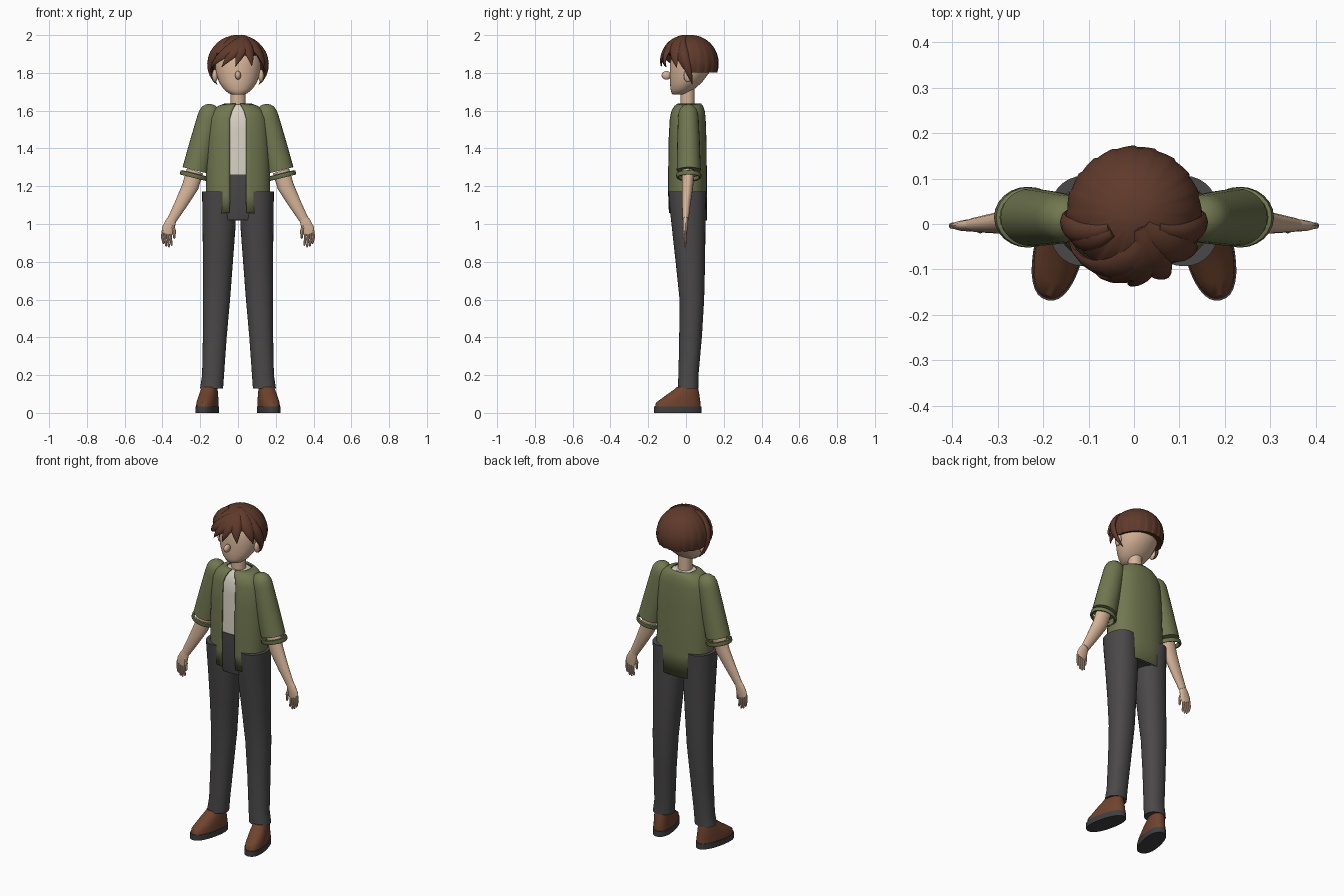
import bpy, bmesh, math
from math import sin, cos, pi, radians
from mathutils import Vector

if "Cube" in bpy.data.objects:
    bpy.data.objects.remove(bpy.data.objects["Cube"])


def mat(name, rgb):
    m = bpy.data.materials.new(name)
    m.diffuse_color = (*rgb, 1)
    m.use_nodes = True
    m.node_tree.nodes["Principled BSDF"].inputs["Base Color"].default_value = m.diffuse_color
    return m


HAIR = mat("hair_brown", (.115, .042, .024))
GREEN = mat("olive_green", (.165, .185, .08))
DARK = mat("charcoal", (.068, .064, .066))
SKIN = mat("skin_tan", (.68, .46, .32))
CREAM = mat("shirt_cream", (.68, .64, .54))
LEATHER = mat("shoe_brown", (.16, .056, .027))
RUBBER = mat("sole_grey", (.05, .05, .055))


def finish(name, bm, m, angle=40):
    bmesh.ops.recalc_face_normals(bm, faces=bm.faces)
    me = bpy.data.meshes.new(name)
    bm.to_mesh(me)
    bm.free()
    me.materials.append(m)
    ob = bpy.data.objects.new(name, me)
    bpy.context.collection.objects.link(ob)
    bpy.ops.object.select_all(action='DESELECT')
    ob.select_set(True)
    bpy.context.view_layer.objects.active = ob
    bpy.ops.object.shade_smooth_by_angle(angle=radians(angle))
    return ob


def loft(name, rings, m, closed=True, caps=True, angle=40):
    """Skin a list of equal-length point rings."""
    bm = bmesh.new()
    vs = [[bm.verts.new(p) for p in r] for r in rings]
    n = len(vs[0])
    for a, b in zip(vs, vs[1:]):
        for i in range(n if closed else n - 1):
            j = (i + 1) % n
            bm.faces.new((a[i], a[j], b[j], b[i]))
    if caps:
        bm.faces.new(vs[0])
        bm.faces.new(vs[-1])
    return finish(name, bm, m, angle)


def spow(v, e):
    return math.copysign(abs(v) ** e, v)


def section(z, rx, yf, yb, xc=0, n=32, e=2.0, gap=None):
    """Horizontal superellipse from front yf to back yb; gap leaves the front open."""
    yc, ry = (yf + yb) / 2, (yb - yf) / 2
    if gap is None:
        ts = [2 * pi * i / n for i in range(n)]
    else:
        t0 = math.asin((gap / rx) ** (e / 2))
        ts = [t0 + (2 * pi - 2 * t0) * i / n for i in range(n + 1)]
    return [Vector((xc + rx * spow(sin(t), 2 / e), yc - ry * spow(cos(t), 2 / e), z)) for t in ts]


def tube(name, pts, radii, m, wide=Vector((1, 0, 0)), n=16, angle=40):
    """Elliptical tube; radii are (along wide, across)."""
    pts = [Vector(p) for p in pts]
    rings = []
    for i, p in enumerate(pts):
        d = (pts[min(i + 1, len(pts) - 1)] - pts[max(i - 1, 0)]).normalized()
        u = (wide - d * wide.dot(d)).normalized()
        v = d.cross(u)
        a, b = radii[i]
        rings.append([p + u * a * cos(2 * pi * k / n) + v * b * sin(2 * pi * k / n) for k in range(n)])
    return loft(name, rings, m, angle=angle)


def ball(name, c, r, m):
    bm = bmesh.new()
    bmesh.ops.create_uvsphere(bm, u_segments=24, v_segments=14, radius=1)
    bmesh.ops.scale(bm, vec=r, verts=bm.verts)
    bmesh.ops.translate(bm, vec=c, verts=bm.verts)
    return finish(name, bm, m)


# Head, neck and nose
loft("head", [section(*r) for r in [
    (1.685, .028, -.068, -.01), (1.692, .05, -.076, .012), (1.715, .077, -.082, .045),
    (1.75, .1, -.085, .085), (1.80, .117, -.086, .122), (1.85, .123, -.085, .138),
    (1.90, .115, -.075, .132), (1.95, .08, -.04, .1)]], SKIN)
loft("neck", [section(z, .04, -.03, .046) for z in (1.58, 1.76)], SKIN)
ball("nose", (0, -.104, 1.787), (.015, .025, .023), SKIN)

# Hair cap with strand ridges
HC = Vector((0, .023, 1.85))


def scalp(th, ph, k=1.0):
    return HC + Vector((.148 * sin(ph) * sin(th), -.148 * sin(ph) * cos(th), .149 * cos(ph))) * k


def hem(th):
    front = max(0, min(1, (cos(th) + .05) / .5))
    return radians(109 - 40 * front)


N = 120
rings = []
for v in range(1, 15):
    f = v / 14
    ring = []
    for i in range(N):
        th = 2 * pi * i / N
        saw = (i % 6) / 5
        ring.append(scalp(th, hem(th) * f, 1.015 - .035 * f * f * saw))
    rings.append(ring)
rings.append([HC + (p - HC) * .8 for p in rings[-1]])
loft("hair_cap", rings, HAIR)


# Pointed locks sweeping from the parting
def lock(name, th0, ph0, th1, ph1, width, lift=.05):
    pts, nrm, rad = [], [], []
    for i in range(11):
        t = i / 10
        p = scalp(radians(th0 + (th1 - th0) * t), radians(ph0 + (ph1 - ph0) * t), 1 + lift * t)
        pts.append(p)
        nrm.append((p - HC).normalized())
        s = max(.03, min(1, .35 + t * 1.6) * (1 - t ** 2.6))
        rad.append((width * s, .013 * s ** .5))
    rings = []
    for i, p in enumerate(pts):
        d = (pts[min(i + 1, 10)] - pts[max(i - 1, 0)]).normalized()
        u = d.cross(nrm[i]).normalized()
        w = u.cross(d)
        a, b = rad[i]
        rings.append([p + u * a * cos(k * pi / 5) + w * (b * sin(k * pi / 5) - 4.5 * (a * cos(k * pi / 5)) ** 2)
                      for k in range(10)])
    loft(name, rings, HAIR)


for i, l in enumerate([(40, 14, -68, 99, .045), (35, 14, -34, 97, .042), (25, 14, -5, 96, .04),
                       (20, 14, 28, 95, .042), (40, 14, 62, 98, .045),
                       (-50, 25, -85, 112, .036, -.02), (50, 25, 85, 112, .036, -.02),
                       (-60, 25, -96, 135, .03, .06), (60, 25, 96, 135, .03, .06)]):
    lock(f"hair_lock_{i}", *l)

# Shirt and pelvis under the jacket
loft("shirt", [section(*r, e=2.4) for r in [
    (1.2, .155, -.081, .096), (1.5, .15, -.08, .096), (1.57, .135, -.074, .088),
    (1.61, .1, -.058, .08), (1.632, .055, -.04, .06)]], CREAM)
loft("pelvis", [section(*r, e=2.4) for r in [
    (1.02, .13, -.07, .09), (1.1, .157, -.084, .098), (1.262, .157, -.085, .098)]], DARK)

# Open jacket, hem dropping toward the back
rows = [(1.638, .07, -.045, .08, .012), (1.625, .105, -.062, .09, .02), (1.6, .135, -.078, .099, .032),
        (1.56, .153, -.088, .104, .043), (1.45, .164, -.094, .108, .043),
        (1.3, .169, -.096, .11, .043), (1.15, .171, -.096, .111, .043), (1.04, .166, -.093, .11, .046)]
rings = [section(*r[:4], n=48, e=2.3, gap=r[4]) for r in rows]
for p in rings[-1]:
    p.z -= .2 * (p.y - .0)
jacket = loft("jacket", rings, GREEN, closed=False, caps=False)
sol = jacket.modifiers.new("cloth", 'SOLIDIFY')
sol.thickness = .008
sol.offset = -1 if jacket.data.polygons[100].normal.dot(jacket.data.polygons[100].center - Vector((0, 0, 1.4))) > 0 else 1

for s, side in ((-1, "left"), (1, "right")):
    # Ear
    ball(f"ear_{side}", (s * .122, .01, 1.785), (.015, .022, .034), SKIN)

    # Trouser leg
    loft(f"trouser_leg_{side}", [section(z, rx, yf, yb, s * xc, e=2.15) for z, xc, rx, yf, yb in [
        (.13, .14, .061, -.044, .066), (.2, .132, .058, -.04, .066), (.4, .123, .063, -.036, .084),
        (.6, .114, .072, -.034, .096), (.8, .106, .079, -.055, .101), (1.0, .1, .088, -.077, .103),
        (1.1, .104, .085, -.088, .105), (1.172, .11, .08, -.093, .106)]], DARK)

    # Shoe and sole, toes turned outward
    def foot(z, w, yf, yb):
        a = radians(13) * s
        return [Vector((s * .162 + p.x * cos(a) - p.y * sin(a),
                        -.042 + p.x * sin(a) + p.y * cos(a), z))
                for p in section(z, w, yf, yb, e=2.3)]
    loft(f"shoe_{side}", [foot(*r) for r in [
        (.03, .052, -.125, .122), (.055, .051, -.119, .121), (.075, .049, -.09, .118),
        (.1, .046, -.055, .114), (.12, .042, -.025, .11), (.138, .038, -.005, .106)]], LEATHER)
    loft(f"sole_{side}", [foot(z, .055, -.129, .126) for z in (0, .033)], RUBBER)

    # Sleeve with rounded shoulder and rolled cuff
    sh, cu = Vector((s * .152, .012, 1.575)), Vector((s * .234, .015, 1.247))
    d = (cu - sh).normalized()
    stops = [(-.06, .012), (-.052, .032), (-.035, .049), (-.012, .058), (.02, .061), (.14, .066), (.3, .071)]
    tube(f"sleeve_{side}", [sh + d * t for t, r in stops], [(r, r * .9) for t, r in stops], GREEN, n=24)
    end = [(-.022, .068), (-.019, .076), (-.003, .077), (.003, .073), (.001, .064), (-.018, .062)]
    loft(f"cuff_{side}", [[cu + d * t + Vector((cos(k * pi / 12), 0, -cos(k * pi / 12) * d.x / d.z)).normalized()
                           * r * abs(cos(k * pi / 12)) * 1.0 + Vector((0, r * .87 * sin(k * pi / 12), 0))
                           if abs(cos(k * pi / 12)) > 1e-6 else cu + d * t + Vector((0, r * .87 * sin(k * pi / 12), 0))
                           for k in range(24)] for t, r in end], GREEN, caps=False)

    # Forearm, palm and fingers
    tube(f"forearm_{side}", [(s * .228, .012, 1.28), (s * .252, .008, 1.2), (s * .3, .002, 1.11), (s * .348, -.002, 1.025)],
         [(.045, .034), (.044, .03), (.034, .023), (.025, .016)], SKIN)
    tube(f"palm_{side}", [(s * .345, -.002, 1.034), (s * .357, -.003, 1.01), (s * .369, -.004, .975), (s * .376, -.004, .948)],
         [(.022, .013), (.028, .014), (.034, .012), (.03, .009)], SKIN)
    for i, tip in enumerate((.885, .876, .88, .895)):
        x = .354 + .0145 * i
        tube(f"finger_{side}_{i}", [(s * x, -.004, .965), (s * (x + .003), -.004, .93),
                                    (s * (x - .002), -.005, tip + .008), (s * (x - .003), -.005, tip)],
             [(.0075, .0075), (.007, .007), (.006, .006), (.003, .003)], SKIN, n=8)
    tube(f"thumb_{side}", [(s * .348, -.005, 1.0), (s * .338, -.012, .965), (s * .337, -.013, .93), (s * .338, -.013, .922)],
         [(.009, .009), (.009, .009), (.007, .007), (.003, .003)], SKIN, n=8)
